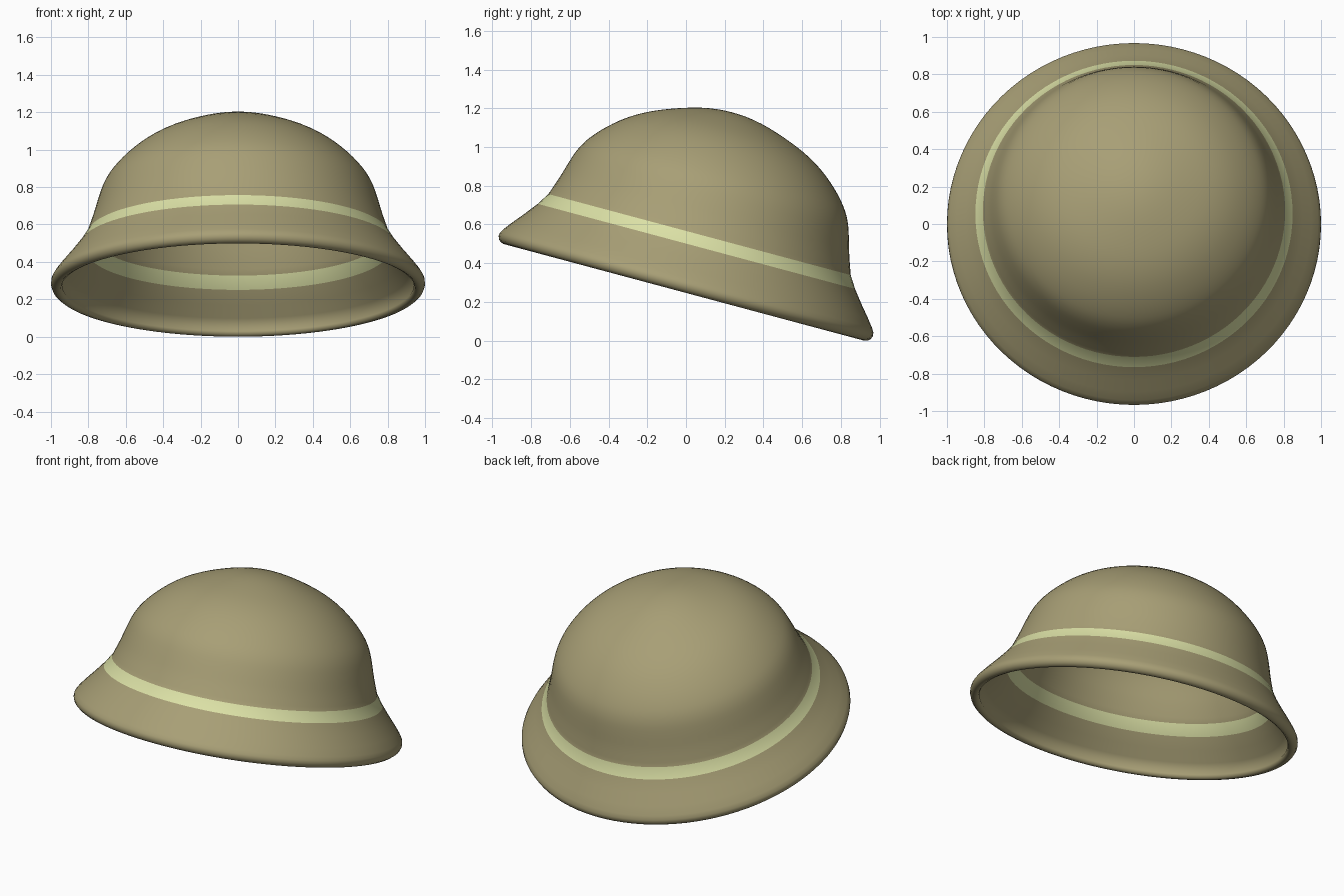
import bpy, bmesh, math
from mathutils import Matrix, Vector
from mathutils.geometry import interpolate_bezier

if "Cube" in bpy.data.objects:
    bpy.data.objects.remove(bpy.data.objects["Cube"])

SEGMENTS = 96
THICK = 0.05
TILT = math.radians(-15)


def material(name, rgb):
    m = bpy.data.materials.new(name)
    m.diffuse_color = (*rgb, 1)
    m.use_nodes = True
    m.node_tree.nodes["Principled BSDF"].inputs["Base Color"].default_value = m.diffuse_color
    return m


def smooth_path(pts, steps):
    """Catmull-Rom style path through the points."""
    out = [pts[0]]
    for i in range(len(pts) - 1):
        a, b = pts[i], pts[i + 1]
        before = pts[i - 1] if i else Vector((-b.x, b.y))
        after = pts[i + 2] if i + 2 < len(pts) else b
        out += interpolate_bezier(a, a + (b - before) / 6, b - (after - a) / 6, b, steps + 1)[1:]
    return [Vector((p[0], p[1])) for p in out]


def inward(path, dist):
    """Offset a profile towards the axis to give the cloth thickness."""
    res = []
    for i, p in enumerate(path):
        t = (path[min(i + 1, len(path) - 1)] - path[max(i - 1, 0)]).normalized()
        res.append(p + Vector((t.y, -t.x)) * dist)
    res[0].x = 0
    return res


# Crown, ribbon band and flared brim as (radius, height)
crown = smooth_path([Vector(p) for p in (
    (0, .928), (.12, .918), (.25, .885), (.40, .828), (.515, .763), (.61, .685),
    (.68, .607), (.72, .54), (.747, .465), (.775, .37), (.808, .275))], 3)
brim = [Vector(p) for p in ((.848, .212), (.90, .145), (.95, .085), (.985, .04))]
outer = crown + brim
inner = inward(outer, THICK)

# Rounded brim edge
rim = [Vector(p) for p in ((.998, .018), (1.0, .0), (.993, -.018), (.979, -.03),
                           (.963, -.034), (.947, -.026), (.94, -.01))]
profile = outer + rim + inner[::-1]
band_start = len(crown) - 1
last = len(profile) - 1
band_rows = {band_start, last - band_start - 1}

# Revolve the profile
bm = bmesh.new()
rings = []
for p in profile:
    if p.x < 1e-5:
        rings.append([bm.verts.new((0, 0, p.y))] * SEGMENTS)
    else:
        rings.append([bm.verts.new((p.x * math.cos(a), p.x * math.sin(a), p.y))
                      for a in (2 * math.pi * k / SEGMENTS for k in range(SEGMENTS))])
for row in range(last):
    for k in range(SEGMENTS):
        n = (k + 1) % SEGMENTS
        corners = (rings[row][k], rings[row + 1][k], rings[row + 1][n], rings[row][n])
        face = bm.faces.new(list(dict.fromkeys(corners)))
        face.material_index = 1 if row in band_rows else 0
        face.smooth = True
bmesh.ops.recalc_face_normals(bm, faces=bm.faces)

# Tilt back, then rest on the ground and centre
bm.transform(Matrix.Rotation(TILT, 4, 'X'))
ys = [v.co.y for v in bm.verts]
zs = [v.co.z for v in bm.verts]
bm.transform(Matrix.Translation((0, -(min(ys) + max(ys)) / 2, -min(zs))))

mesh = bpy.data.meshes.new("hat")
bm.to_mesh(mesh)
bm.free()
mesh.materials.append(material("olive cloth", (.39, .345, .18)))
mesh.materials.append(material("pale green band", (.71, .75, .38)))
hat = bpy.data.objects.new("hat", mesh)
bpy.context.collection.objects.link(hat)
